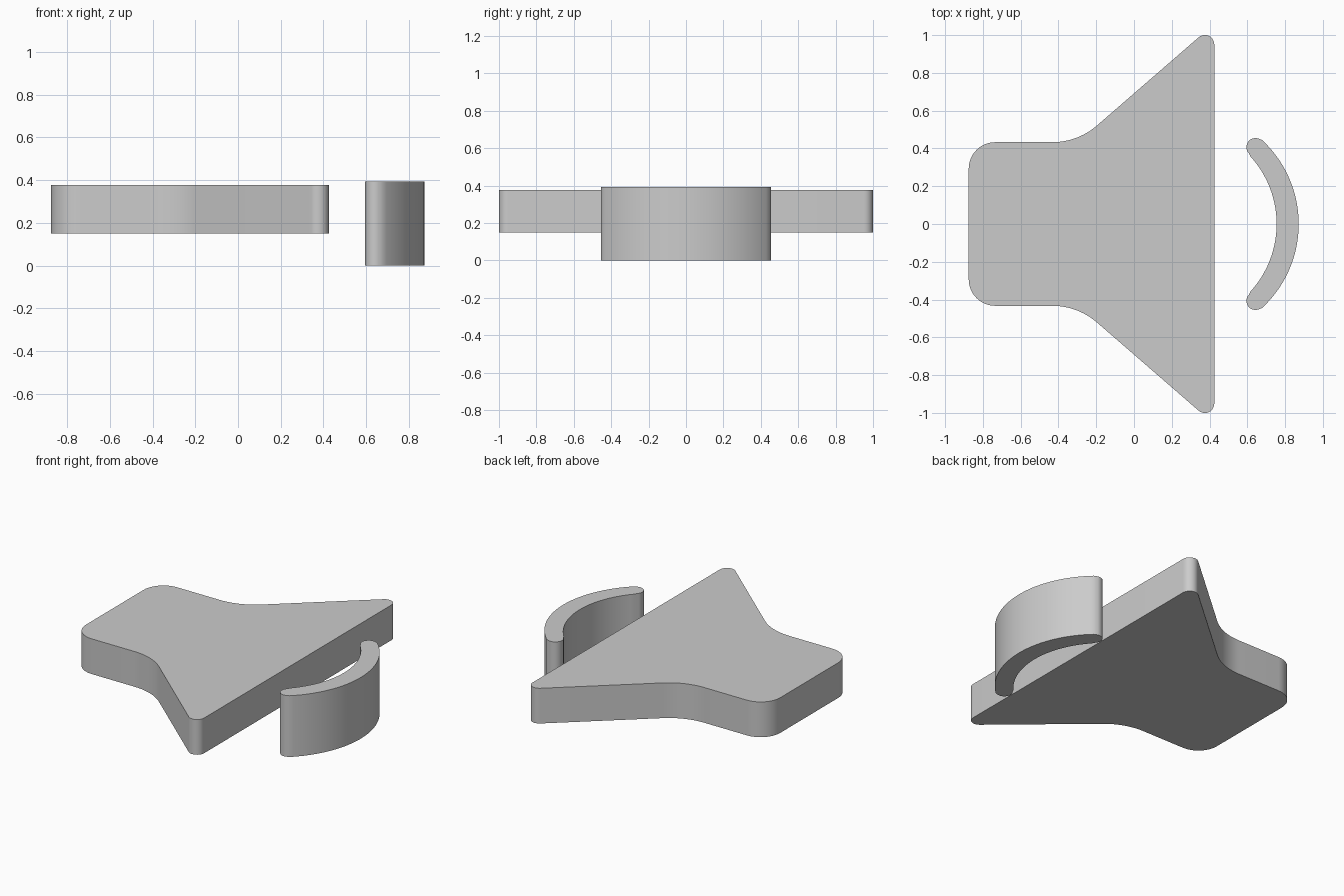
import bpy, bmesh
from math import radians, degrees, atan2, cos, sin, tan, pi
from mathutils import Vector

if "Cube" in bpy.data.objects:
    bpy.data.objects.remove(bpy.data.objects["Cube"])


def arc(cx, cy, r, a0, a1, n):
    """Points on a circle between two angles in degrees."""
    return [Vector((cx + r * cos(radians(a0 + (a1 - a0) * i / n)),
                    cy + r * sin(radians(a0 + (a1 - a0) * i / n)))) for i in range(n + 1)]


def rounded(prev, corner, nxt, r, n=12):
    """Fillet of radius r at a corner of a polyline."""
    p, c, q = Vector(prev), Vector(corner), Vector(nxt)
    u, v = (p - c).normalized(), (q - c).normalized()
    half = u.angle(v) / 2
    centre = c + (u + v).normalized() * (r / sin(half))
    start, end = c + u * (r / tan(half)) - centre, c + v * (r / tan(half)) - centre
    a0 = atan2(start.y, start.x)
    sweep = (atan2(end.y, end.x) - a0 + pi) % (2 * pi) - pi
    return arc(centre.x, centre.y, r, degrees(a0), degrees(a0 + sweep), n)


def mirrored(half):
    """Close a half outline (y > 0) with its reflection across y = 0."""
    return half + [Vector((p.x, -p.y)) for p in reversed(half)]


def extrude(name, outline, z0, z1):
    bm = bmesh.new()
    face = bm.faces.new([bm.verts.new((p.x, p.y, z0)) for p in outline])
    top = bmesh.ops.extrude_face_region(bm, geom=[face])["geom"]
    bmesh.ops.translate(bm, vec=(0, 0, z1 - z0),
                        verts=[e for e in top if isinstance(e, bmesh.types.BMVert)])
    bmesh.ops.recalc_face_normals(bm, faces=bm.faces)
    mesh = bpy.data.meshes.new(name)
    bm.to_mesh(mesh)
    bm.free()
    obj = bpy.data.objects.new(name, mesh)
    bpy.context.collection.objects.link(obj)
    bpy.ops.object.select_all(action='DESELECT')
    obj.select_set(True)
    bpy.context.view_layer.objects.active = obj
    bpy.ops.object.shade_smooth_by_angle(angle=radians(30))
    return obj


# Horn-shaped body: square back flaring to two rounded tips
corners = [(-0.875, 0), (-0.875, 0.433), (-0.298, 0.433), (0.425, 1.06), (0.425, 0)]
radii = [0.14, 0.36, 0.05]
half = []
for i, r in enumerate(radii):
    half += rounded(corners[i], corners[i + 1], corners[i + 2], r)
extrude("speaker_body", mirrored(half), 0.15, 0.376)

# Sound wave: crescent with round ends
half = arc(0.266, 0, 0.606, 1, 47.2, 20)
half += arc(0.643, 0.407, 0.048, 47.2, 224.2, 14)[1:]
half += arc(0.225, 0, 0.53, 44.2, 1, 20)[1:]
n = 56
outer, inner = half[:21], half[21:]
outline = [Vector((p.x, -p.y)) for p in reversed(outer)] + half
outline += [Vector((p.x, -p.y)) for p in reversed(inner)]
extrude("sound_wave", outline, 0.0, 0.393)
